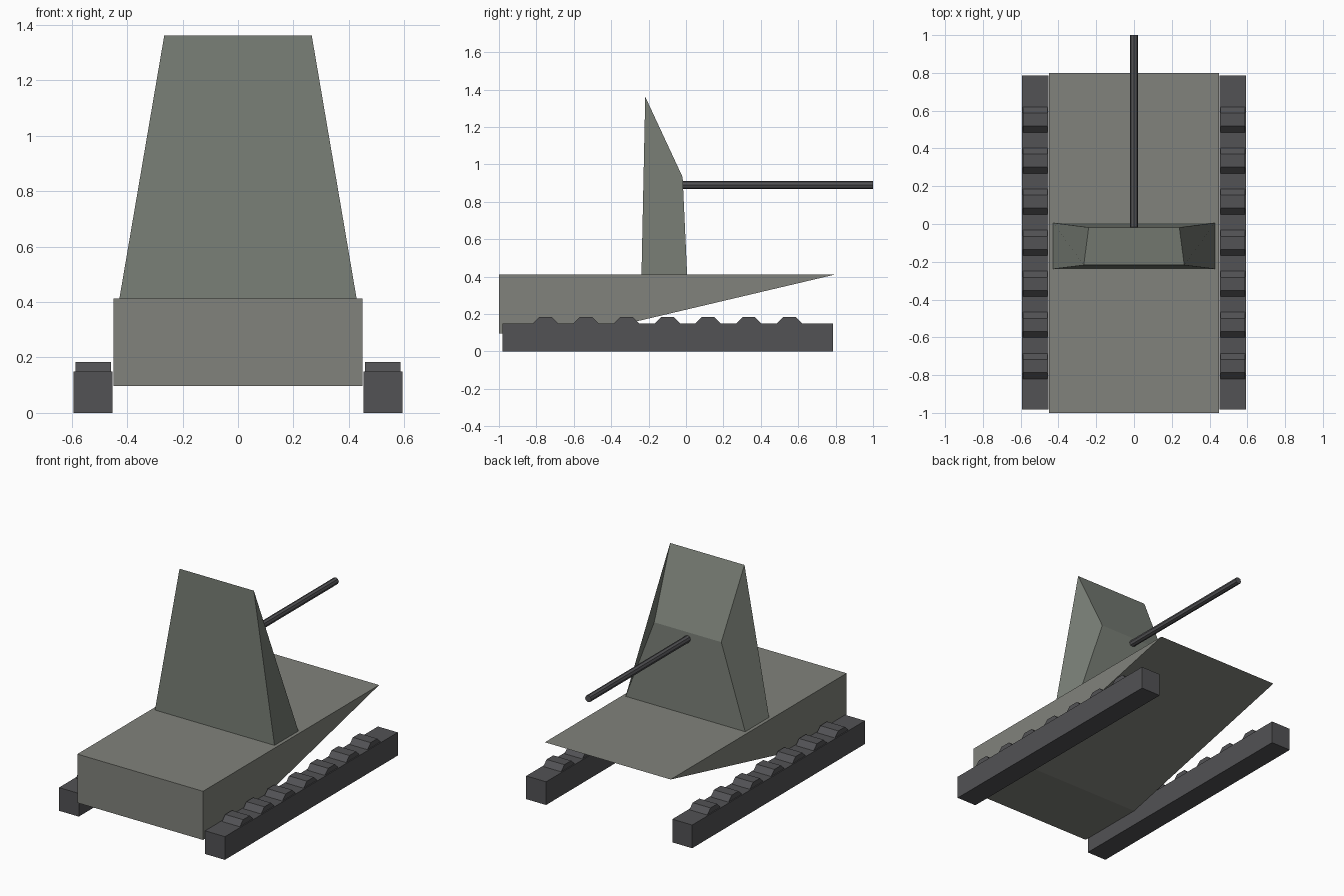
import bpy
from math import pi

if "Cube" in bpy.data.objects:
    bpy.data.objects.remove(bpy.data.objects["Cube"])


def paint(name, rgb):
    mat = bpy.data.materials.new(name)
    mat.diffuse_color = (*rgb, 1)
    mat.use_nodes = True
    mat.node_tree.nodes["Principled BSDF"].inputs["Base Color"].default_value = mat.diffuse_color
    return mat


hull_grey = paint("hull_grey", (0.22, 0.225, 0.20))
turret_grey = paint("turret_grey", (0.19, 0.21, 0.18))
dark_grey = paint("dark_grey", (0.085, 0.085, 0.09))


def mesh_object(name, verts, faces, mat):
    mesh = bpy.data.meshes.new(name)
    mesh.from_pydata(verts, [], faces)
    mesh.materials.append(mat)
    ob = bpy.data.objects.new(name, mesh)
    bpy.context.collection.objects.link(ob)
    return ob


def extrude_x(name, profile, x0, x1, mat):
    """Prism from a counter-clockwise (y, z) profile."""
    n = len(profile)
    verts = [(x, y, z) for x in (x0, x1) for y, z in profile]
    faces = [tuple(reversed(range(n))), tuple(range(n, 2 * n))]
    faces += [(i, (i + 1) % n, (i + 1) % n + n, i + n) for i in range(n)]
    return mesh_object(name, verts, faces, mat)


def cylinder(name, radius, length, location, rotation, mat):
    bpy.ops.mesh.primitive_cylinder_add(vertices=8, radius=radius, depth=length,
                                        location=location, rotation=rotation)
    ob = bpy.context.object
    ob.name = name
    ob.data.materials.append(mat)
    return ob


# Wedge hull
extrude_x("hull", [(-1, 0.097), (-0.535, 0.097), (0.80, 0.412), (-1, 0.412)],
          -0.45, 0.45, hull_grey)

# Tapered turret: base back, base front, front ridge, top edge
rows = [(0.428, -0.238, 0.412), (0.428, 0.006, 0.412),
        (0.24, -0.018, 0.932), (0.266, -0.218, 1.362)]
verts = [(s * x, y, z) for s in (1, -1) for x, y, z in rows]
mesh_object("turret", verts, [
    (1, 2, 3, 0), (5, 4, 7, 6),   # sides
    (1, 5, 6, 2), (2, 6, 7, 3),   # front and sloped roof
    (0, 3, 7, 4), (0, 4, 5, 1),   # back and base
], turret_grey)

# Gun barrel
cylinder("gun_barrel", 0.022, 1.03, (0, 0.485, 0.89), (pi / 2, 0, 0), dark_grey)

# Track blocks with octagonal wheels showing above them
for side, s in (("left", -1), ("right", 1)):
    x0, x1 = sorted((s * 0.452, s * 0.594))
    extrude_x(side + "_track", [(-0.982, 0), (0.785, 0), (0.785, 0.15), (-0.982, 0.15)],
              x0, x1, dark_grey)
    for i in range(7):
        wheel = cylinder(f"{side}_wheel_{i + 1}", 0.09, 0.128,
                         (s * 0.523, -0.752 + 0.2175 * i, 0.10),
                         (pi / 8, 0, 0), dark_grey)
        # Lay the wheel across the track with a flat facet on top
        wheel.rotation_mode = 'XYZ'
        wheel.rotation_euler = (0, pi / 2, 0)
        for v in wheel.data.vertices:
            x, y, z = v.co
            c, d = 0.92388, 0.38268
            v.co = (c * x - d * y, d * x + c * y, z)
